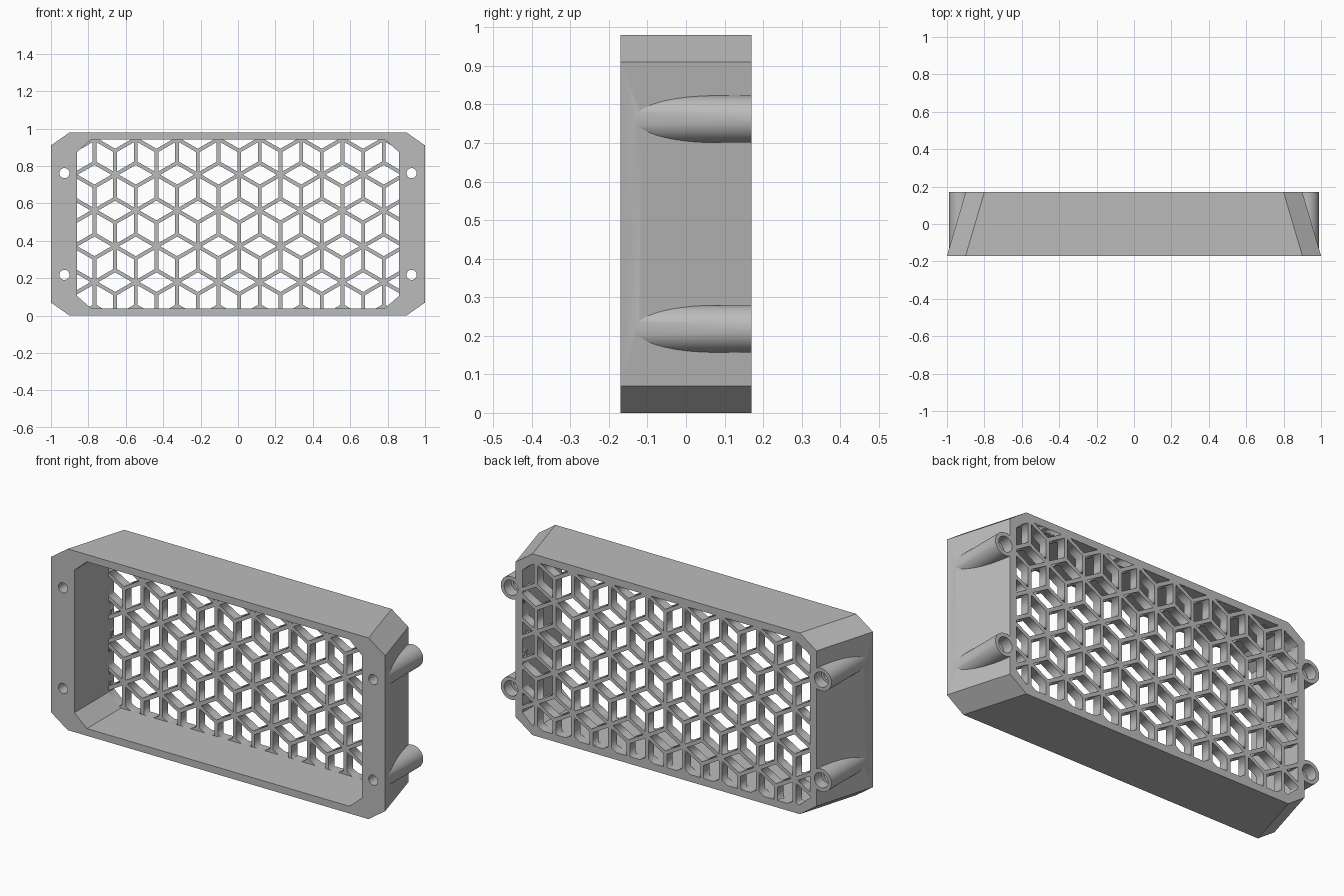
import bpy, bmesh, math
from mathutils import Vector

if "Cube" in bpy.data.objects:
    bpy.data.objects.remove(bpy.data.objects["Cube"])

MID = 0.49                 # height of the centre line
FRONT, BACK = -0.17, 0.17

grey = bpy.data.materials.new("plain_grey")
grey.use_nodes = True
colour = (0.5, 0.5, 0.5, 1)
grey.diffuse_color = colour
grey.node_tree.nodes["Principled BSDF"].inputs["Base Color"].default_value = colour


def add_object(name, mesh):
    obj = bpy.data.objects.new(name, mesh)
    bpy.context.collection.objects.link(obj)
    return obj


def octagon(w, h, cx, cz):
    """Chamfered rectangle, counter-clockwise, half sizes w and h."""
    quarter = [(w, h - cz), (w - cx, h)]
    left = [(-x, z) for x, z in reversed(quarter)]
    upper = quarter + left
    return upper + [(-x, -z) for x, z in upper]


def rod(name, x, z, radius, y0, y1):
    """Cylinder running front to back."""
    bpy.ops.mesh.primitive_cylinder_add(
        vertices=48, radius=radius, depth=y1 - y0,
        location=(x, (y0 + y1) / 2, z), rotation=(math.pi / 2, 0, 0))
    obj = bpy.context.object
    obj.name = name
    return obj


def boolean(target, tool, operation):
    mod = target.modifiers.new(operation, "BOOLEAN")
    mod.object, mod.operation, mod.solver = tool, operation, "EXACT"
    bpy.context.view_layer.objects.active = target
    bpy.ops.object.modifier_apply(modifier=mod.name)
    bpy.data.objects.remove(tool)


# Frame: tapered chamfered shell with a straight opening
opening = octagon(0.86, 0.451, 0.075, 0.066)
loops = [(octagon(1.0, 0.49, 0.1, 0.07), FRONT),
         (octagon(0.9, 0.49, 0.1, 0.07), BACK),
         (opening, BACK), (opening, FRONT)]
bm = bmesh.new()
rings = [[bm.verts.new((x, y, z + MID)) for x, z in pts] for pts, y in loops]
for k, ring in enumerate(rings):
    after = rings[(k + 1) % len(rings)]
    for i in range(len(ring)):
        j = (i + 1) % len(ring)
        bm.faces.new((ring[i], ring[j], after[j], after[i]))
bmesh.ops.recalc_face_normals(bm, faces=bm.faces)
mesh = bpy.data.meshes.new("frame")
bm.to_mesh(mesh)
bm.free()
frame = add_object("frame", mesh)

# Screw bosses with through holes and counterbores from the back
spots = [(sx * 0.928, MID + sz * 0.272) for sx in (-1, 1) for sz in (-1, 1)]
for x, z in spots:
    boolean(frame, rod("screw_boss", x, z, 0.061, -0.15, BACK), "UNION")
for x, z in spots:
    boolean(frame, rod("screw_hole", x, z, 0.027, -0.3, 0.3), "DIFFERENCE")
    boolean(frame, rod("counterbore", x, z, 0.041, 0.11, 0.3), "DIFFERENCE")

# Grille: plate pierced by a tiling of rhombi, clipped to the opening
PITCH = 0.221
ROW = PITCH * math.sqrt(3) / 2
EDGE = PITCH / math.sqrt(3)
RIB = 0.02
DEPTH = 0.05


def clip(poly, border):
    """Keep the part of a polygon inside a convex counter-clockwise border."""
    for a, b in zip(border, border[1:] + border[:1]):
        a, b = Vector(a), Vector(b)
        dist = [(b - a).cross(p - a) for p in poly]
        kept = []
        for i, p in enumerate(poly):
            j = (i + 1) % len(poly)
            if dist[i] >= 0:
                kept.append(p)
            if (dist[i] >= 0) != (dist[j] >= 0):
                kept.append(p.lerp(poly[j], dist[i] / (dist[i] - dist[j])))
        poly = kept
        if not poly:
            break
    return poly


def area(poly):
    return abs(sum(p.cross(q) for p, q in zip(poly, poly[1:] + poly[:1]))) / 2


def spoke(degrees):
    angle = math.radians(degrees)
    return Vector((math.cos(angle), math.sin(angle))) * EDGE


curve = bpy.data.curves.new("grille", "CURVE")
curve.dimensions = "2D"
curve.fill_mode = "BOTH"
curve.extrude = DEPTH / 2


def add_outline(points):
    spline = curve.splines.new("POLY")
    spline.points.add(len(points) - 1)
    for point, (x, z) in zip(spline.points, points):
        point.co = (x, z, 0, 1)
    spline.use_cyclic_u = True


add_outline(octagon(0.863, 0.454, 0.075, 0.066))
# shrink each rhombus so that its sides move in by half a rib
shrink = 1 - RIB / (EDGE * math.sin(math.radians(60)))
for row in range(-4, 5):
    for col in range(-6, 7):
        star = Vector((0.006 + (col + (row % 2 == 0) * 0.5) * PITCH, 0.072 + row * ROW))
        for turn in (30, 90, 150):
            a, b = spoke(turn), spoke(turn - 60)
            corners = [Vector((0, 0)), b, a + b, a]
            centre = (a + b) / 2
            hole = [star + centre + (c - centre) * shrink for c in corners]
            hole = clip(hole, opening)
            if len(hole) > 2 and area(hole) > 0.00002:
                add_outline(hole)

outline = add_object("grille_outline", curve)
bpy.context.view_layer.update()
shape = outline.evaluated_get(bpy.context.evaluated_depsgraph_get())
mesh = bpy.data.meshes.new_from_object(shape)
bpy.data.objects.remove(outline)
grille = add_object("grille", mesh)
grille.rotation_euler.x = math.pi / 2
grille.location = (0, BACK - DEPTH / 2, MID)

# Finish: colour and shading
for obj in (frame, grille):
    obj.data.materials.clear()
    obj.data.materials.append(grey)
bpy.ops.object.select_all(action="DESELECT")
grille.data.shade_flat()
frame.select_set(True)
bpy.context.view_layer.objects.active = frame
bpy.ops.object.shade_smooth_by_angle(angle=math.radians(20))
